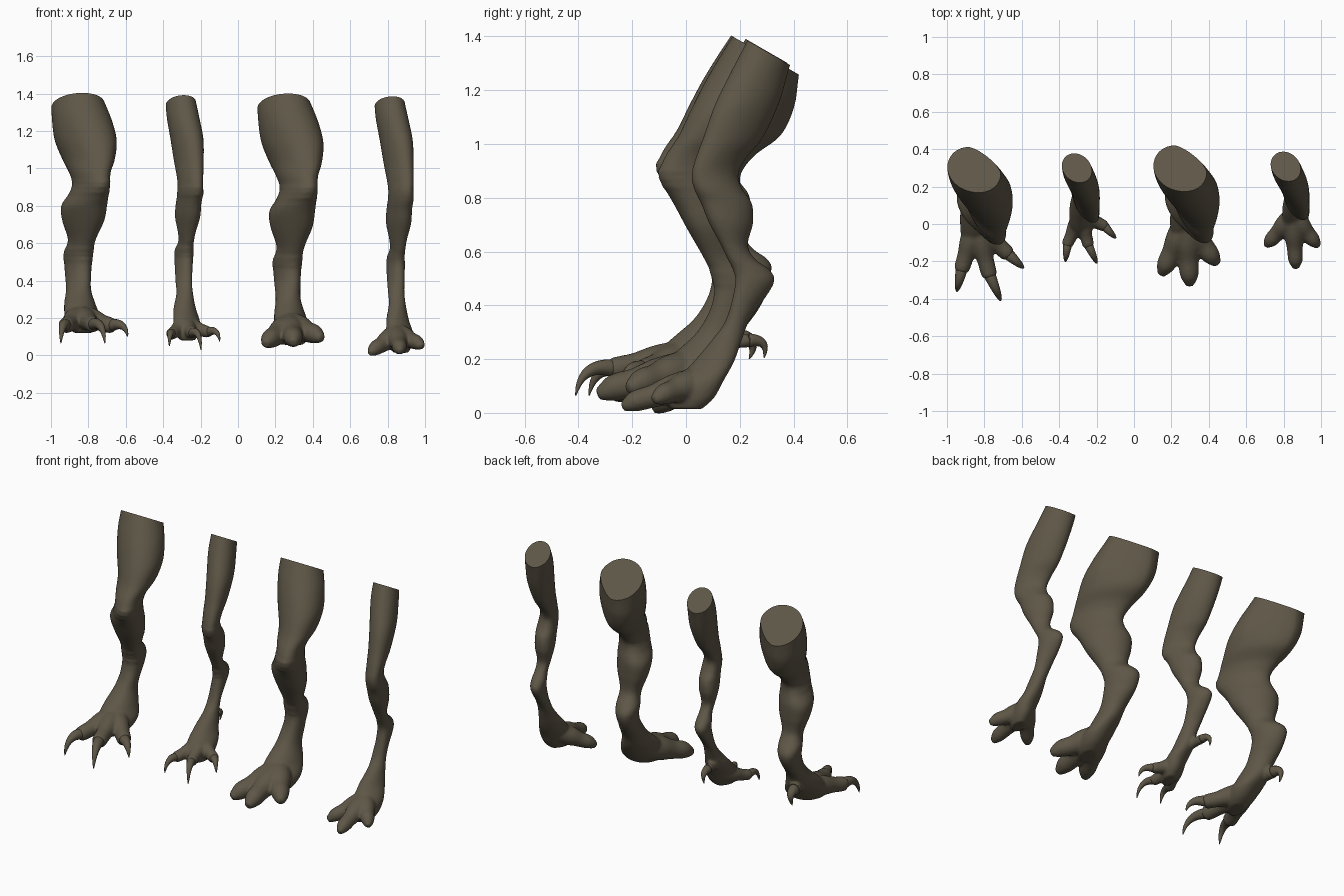
import bpy, bmesh, math
from mathutils import Vector

if "Cube" in bpy.data.objects:
    bpy.data.objects.remove(bpy.data.objects["Cube"])

hide = bpy.data.materials.new("brown_grey_hide")
hide.diffuse_color = (0.112, 0.094, 0.063, 1)
hide.use_nodes = True
hide.node_tree.nodes["Principled BSDF"].inputs["Base Color"].default_value = hide.diffuse_color


def smooth_rows(rows, steps):
    """Catmull-Rom interpolation of equal-length tuples."""
    out = []
    for i in range(len(rows) - 1):
        a, b, c, d = (rows[max(i - 1, 0)], rows[i], rows[i + 1],
                      rows[min(i + 2, len(rows) - 1)])
        for s in range(steps):
            t = s / steps
            out.append(tuple(0.5 * (2*q + (r-p)*t + (2*p-5*q+4*r-w)*t*t + (3*q-p-3*r+w)*t**3)
                             for p, q, r, w in zip(a, b, c, d)))
    return out + [rows[-1]]


def loft(bm, rings):
    """Skin closed rings of points and cap both ends."""
    vr = [[bm.verts.new(p) for p in r] for r in rings]
    n = len(vr[0])
    faces = [bm.faces.new((a[i], a[(i+1) % n], b[(i+1) % n], b[i]))
             for a, b in zip(vr, vr[1:]) for i in range(n)]
    faces += [bm.faces.new(vr[0]), bm.faces.new(vr[-1])]
    bmesh.ops.recalc_face_normals(bm, faces=faces)


def tube(bm, rows, n=16):
    """Round tube through rows of (x, y, z, radius)."""
    rings = []
    for i, r in enumerate(rows):
        p = Vector(r[:3])
        d = (Vector(rows[min(i+1, len(rows)-1)][:3]) - Vector(rows[max(i-1, 0)][:3])).normalized()
        u = d.cross(Vector((0.3, 0, 1))).normalized()
        v = d.cross(u)
        rings.append([p + (u*math.cos(k*math.tau/n) + v*math.sin(k*math.tau/n)) * r[3]
                      for k in range(n)])
    loft(bm, rings)


def make_object(bm, name):
    me = bpy.data.meshes.new(name)
    bm.to_mesh(me)
    bm.free()
    me.materials.append(hide)
    ob = bpy.data.objects.new(name, me)
    bpy.context.collection.objects.link(ob)
    return ob


def lean(z):
    """How far the oval sections lean: heel outward, ankle and knee inward."""
    keys = [(0, -.35), (.2, -.35), (.4, .4), (.6, .35), (.8, .4), (.92, .6), (1.1, .45), (1.3, .25), (2, .25)]
    for (a, p), (b, q) in zip(keys, keys[1:]):
        if z <= b:
            return p + (q - p) * (z - a) / (b - a)


def make_leg(name, slices, folds, base, toes, rad, blunt, cut, trim, hallux=None):
    bm = bmesh.new()
    # thigh, shank and metatarsus as horizontal ovals, with skin folds
    rings = []
    for z, x0, x1, y0, y1 in smooth_rows(slices, 8):
        f = 0
        for lo, hi in folds:
            if lo < z < hi:
                f = 0.006 * abs(math.sin(3 * math.pi * (z - lo) / (hi - lo)))
        cx, cy, rx, ry = (x0+x1)/2, (y0-f+y1)/2, (x1-x0)/2 + f/2, (y1-y0+f)/2
        w = min(max((z - 0.95) / 0.2, 0), 1)      # thigh flattens at back right
        ring = []
        for k in range(40):
            t = k * math.tau / 40
            s = 1 - trim * w * max(0, math.sin(2*t)) if t < math.pi / 2 else 1
            ring.append((cx + s*rx*math.cos(t + lean(z)), cy + s*ry*math.sin(t), z))
        rings.append(ring)
    loft(bm, rings)
    # front toes, broad and webbed at the root
    b = Vector(base)
    for end, tip in toes:
        e = Vector(end)
        m1, m2 = b.lerp(e, 0.4), b.lerp(e, 0.72)
        m2.z = e.z + 0.25 * (b.z - e.z)
        rows = [(*b, rad*1.5), (*m1, rad*1.45), (*m2, rad*1.15), (*e, rad*1.06)]
        d = (e - m2).normalized()
        if blunt:
            drop = Vector((0, 0, rad*0.12))
            rows += [(*(e + d*rad*0.75 - drop), rad*0.82), (*(e + d*rad*1.45 - drop*2), rad*0.42)]
        else:
            rows += [(*(e + d*rad*0.5), rad*0.8)]
        tube(bm, smooth_rows(rows, 5))
    # small raised back toe
    if hallux:
        root, end, _, _ = hallux
        tube(bm, smooth_rows([(*root, rad), (*Vector(root).lerp(Vector(end), 0.5), rad*0.85),
                              (*end, rad*0.95)], 4))
    # fuse everything into one skin
    ob = make_object(bm, name)
    rm = ob.modifiers.new("fuse", 'REMESH')
    rm.mode = 'VOXEL'
    rm.voxel_size = 0.0085
    sm = ob.modifiers.new("soften", 'SMOOTH')
    sm.factor = 0.5
    sm.iterations = 6
    dg = bpy.context.evaluated_depsgraph_get()
    bm = bmesh.new()
    bm.from_mesh(bpy.data.meshes.new_from_object(ob.evaluated_get(dg)))
    ob.modifiers.clear()
    for f in bm.faces:
        f.smooth = True
        f.material_index = 0
    # slanted flat cut on top of the thigh
    res = bmesh.ops.bisect_plane(bm, geom=bm.verts[:] + bm.edges[:] + bm.faces[:],
                                 plane_co=(0, *cut), plane_no=(0, 0.5, 0.866), clear_outer=True)
    rim = [e for e in res["geom_cut"] if isinstance(e, bmesh.types.BMEdge) and e.is_valid]
    for e in rim:
        e.smooth = False
    for f in bmesh.ops.holes_fill(bm, edges=rim, sides=0)["faces"]:
        f.smooth = False
    bm.to_mesh(ob.data)
    bm.free()
    # curved claws
    if blunt:
        return
    claws = [(Vector(e), None, Vector(t)) for e, t in toes]
    claws.append(tuple(Vector(v) for v in hallux[1:]))
    bm = bmesh.new()
    for e, c, t in claws:
        if c is None:
            c = e.lerp(t, 0.85)
            c.z = e.z + 0.025
        rows = []
        for i in range(13):
            s = i / 12
            p = e*(1-s)**2 + c*2*s*(1-s) + t*s*s
            rows.append((*p, rad*0.8*(1-s)**0.8 + 0.002))
        tube(bm, rows, 12)
    for f in bm.faces:
        f.smooth = True
    make_object(bm, name + "_claws")


# slices: height, left, right, front, back
heavy = [(1.5, -1.0, -.74, .24, .46), (1.4, -1.0, -.73, .165, .435), (1.26, -.995, -.675, .075, .412),
         (1.15, -.98, -.648, .015, .395), (1.05, -.94, -.658, -.035, .345), (.98, -.905, -.68, -.083, .25),
         (.92, -.885, -.685, -.108, .2), (.87, -.90, -.69, -.092, .195), (.8, -.945, -.70, -.05, .215),
         (.72, -.94, -.715, -.005, .215), (.62, -.91, -.76, .055, .215), (.55, -.93, -.775, .09, .285),
         (.5, -.93, -.78, .097, .295), (.43, -.925, -.785, .08, .26), (.35, -.92, -.785, .03, .2),
         (.27, -.93, -.76, -.06, .165), (.2, -.925, -.735, -.13, .115), (.15, -.90, -.75, -.15, .06),
         (.12, -.88, -.78, -.14, .0)]
slim = [(1.5, -.392, -.235, .28, .45), (1.39, -.388, -.23, .22, .405), (1.28, -.382, -.208, .16, .372),
        (1.16, -.362, -.185, .098, .335), (1.04, -.343, -.183, .053, .275), (.97, -.33, -.185, .026, .215),
        (.91, -.322, -.187, .01, .185), (.86, -.325, -.187, .02, .2), (.81, -.333, -.196, .045, .235),
        (.74, -.337, -.202, .075, .24), (.66, -.322, -.225, .12, .22), (.61, -.32, -.235, .145, .25),
        (.57, -.335, -.24, .165, .305), (.52, -.34, -.24, .172, .315), (.4, -.335, -.245, .14, .23),
        (.33, -.33, -.24, .09, .2), (.25, -.345, -.225, .02, .17), (.18, -.345, -.203, -.045, .13),
        (.12, -.33, -.21, -.075, .095), (.08, -.31, -.23, -.07, .05)]


def shifted(slices, dx, dy):
    """Same leg stretched slightly downward and moved sideways."""
    return [(1.4 - (1.4-z)*1.05, x0 + dx + .02*(1.4-z), x1 + dx + .02*(1.4-z), y0+dy, y1+dy)
            for z, x0, x1, y0, y1 in slices]


make_leg("heavy_clawed_leg", heavy, [(.86, .94), (.5, .58)], (-.845, .0, .215),
         [((-.92, -.235, .16), (-.947, -.36, .065)), ((-.775, -.265, .165), (-.712, -.41, .065)),
          ((-.68, -.155, .16), (-.59, -.235, .1))], .04, False, (.29, 1.333), .15,
         ((-.865, .1, .27), (-.885, .195, .28), (-.9, .275, .28), (-.9, .235, .2)))
make_leg("slim_clawed_leg", slim, [(.85, .91), (.53, .58)], (-.285, .05, .165),
         [((-.355, -.105, .115), (-.367, -.2, .05)), ((-.245, -.11, .12), (-.198, -.21, .03)),
          ((-.16, -.01, .125), (-.098, -.075, .075))], .03, False, (.31, 1.34), 0,
         ((-.3, .13, .26), (-.315, .235, .27), (-.325, .31, .275), (-.328, .29, .205)))
make_leg("heavy_blunt_leg", shifted(heavy, 1.1, .008), [(.83, .91), (.47, .53)], (.28, .0, .16),
         [((.175, -.21, .09), None), ((.295, -.26, .095), None), ((.405, -.16, .115), None)],
         .049, True, (.3, 1.327), .15)
make_leg("slim_blunt_leg", shifted(slim, 1.115, .01), [], (.85, .04, .115),
         [((.738, -.08, .04), None), ((.863, -.185, .045), None), ((.953, -.08, .07), None)],
         .038, True, (.315, 1.335), 0)
